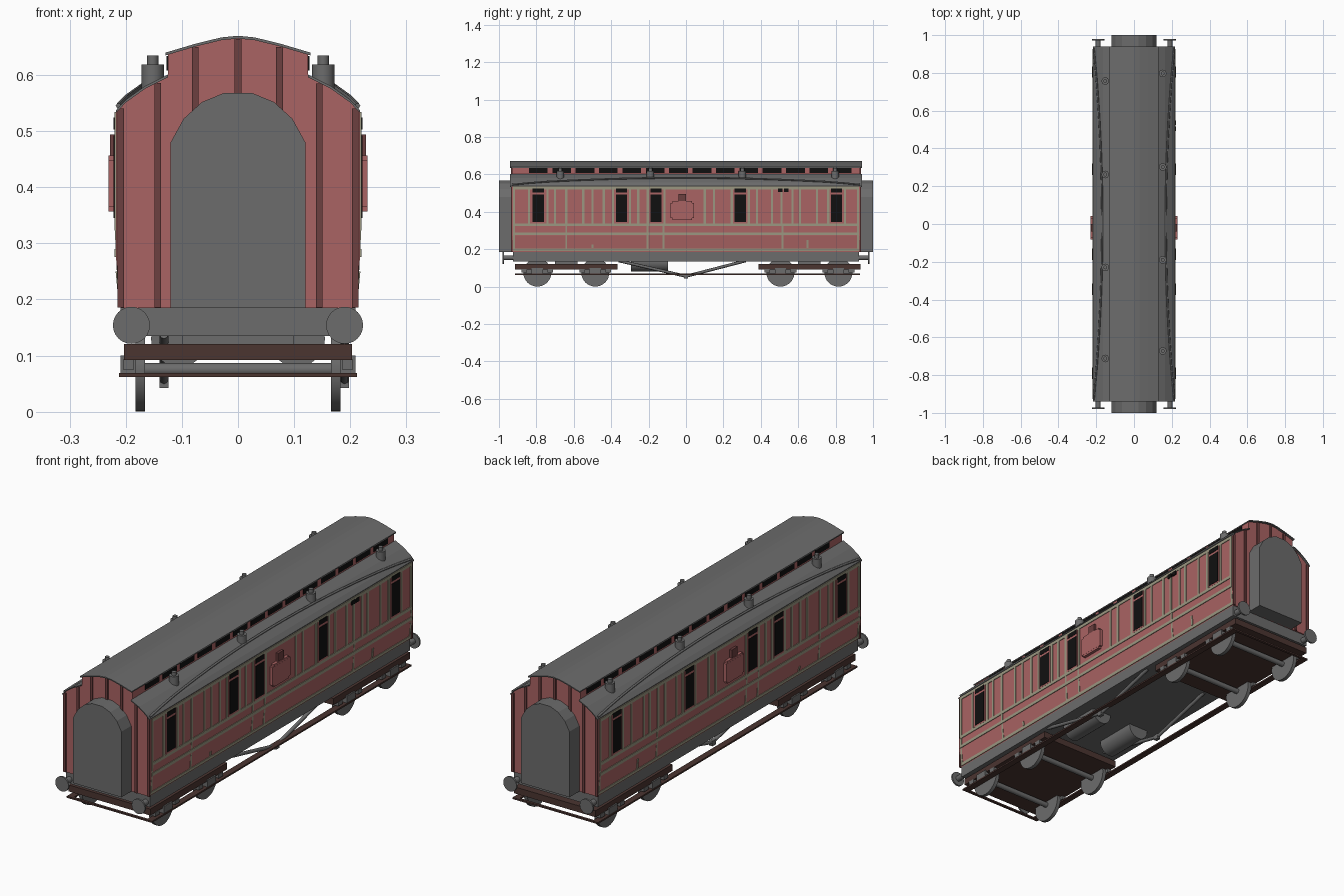
import bpy, bmesh, math
from mathutils import Vector

if "Cube" in bpy.data.objects:
    bpy.data.objects.remove(bpy.data.objects["Cube"])


def material(name, rgb):
    m = bpy.data.materials.new(name)
    m.use_nodes = True
    m.diffuse_color = (*rgb, 1)
    bsdf = next(n for n in m.node_tree.nodes if n.type == 'BSDF_PRINCIPLED')
    bsdf.inputs["Base Color"].default_value = (*rgb, 1)
    bsdf.inputs["Roughness"].default_value = 0.8
    return m


RED = material("carriage red", (0.40, 0.125, 0.125))
MAROON = material("dark maroon", (0.15, 0.05, 0.05))
GREY = material("roof grey", (0.15, 0.15, 0.15))
CREAM = material("lining cream", (0.33, 0.31, 0.22))
BLACK = material("window black", (0.005, 0.005, 0.005))
BROWN = material("frame brown", (0.07, 0.035, 0.03))


def finish(name, bm, mat):
    bmesh.ops.recalc_face_normals(bm, faces=bm.faces)
    me = bpy.data.meshes.new(name)
    bm.to_mesh(me)
    bm.free()
    me.materials.append(mat)
    ob = bpy.data.objects.new(name, me)
    bpy.context.collection.objects.link(ob)
    return ob


def prism(name, outline, y0, y1, mat):
    """Extrude an x-z outline along y."""
    bm = bmesh.new()
    face = bm.faces.new([bm.verts.new((x, y0, z)) for x, z in outline])
    new = bmesh.ops.extrude_face_region(bm, geom=[face])["geom"]
    for v in new:
        if isinstance(v, bmesh.types.BMVert):
            v.co.y = y1
    return finish(name, bm, mat)


def box(name, x0, x1, y0, y1, z0, z1, mat):
    return prism(name, [(x0, z0), (x1, z0), (x1, z1), (x0, z1)], y0, y1, mat)


def rod(name, a, b, r, mat, sides=24):
    """Cylinder from point a to point b."""
    a, b = Vector(a), Vector(b)
    bm = bmesh.new()
    bmesh.ops.create_cone(bm, cap_ends=True, segments=sides, radius1=r, radius2=r,
                          depth=(b - a).length)
    rot = Vector((0, 0, 1)).rotation_difference(b - a).to_matrix()
    for v in bm.verts:
        v.co = rot @ v.co + (a + b) / 2
    ob = finish(name, bm, mat)
    for p in ob.data.polygons:
        p.use_smooth = len(p.vertices) == 4
    return ob


def mirrored(half):
    return half + [(-x, z) for x, z in reversed(half) if x > 0]


def interp(points, u):
    for (a, b), (c, d) in zip(points, points[1:]):
        if a <= u <= c:
            return b + (d - b) * (u - a) / (c - a)
    return points[-1][1]


# Cross-section of the body, aisle roofs and raised centre roof
side = [(0.209, 0.185), (0.217, 0.27), (0.217, 0.535)]
aisle = [(0.217, 0.535), (0.2, 0.553), (0.165, 0.578), (0.125, 0.598)]
crown = [(0.125, 0.638), (0.075, 0.653), (0.03, 0.664), (0, 0.667)]
prism("body", mirrored(side + aisle[1:] + crown), -0.93, 0.93, RED)


def roof_skin(name, half, s=1):
    top = [(x * s, z + 0.003) for x, z in half]
    low = [(x * s, z - 0.002) for x, z in reversed(half)]
    prism(name, top + low, -0.94, 0.94, GREY)


roof_skin("centre_roof", mirrored([(0.129, 0.637)] + crown[1:]))
for s in (1, -1):
    roof_skin("aisle_roof", aisle, s)

# Underframe, end gangways and end strips
box("underframe", -0.209, 0.209, -0.925, 0.925, 0.135, 0.186, GREY)
arch = [(0.12, 0.185), (0.12, 0.48), (0.097, 0.522), (0.064, 0.552), (0.025, 0.568)]
strips = (-0.209, -0.143, -0.076, 0, 0.074, 0.145, 0.209)
for e in (1, -1):
    prism("gangway", mirrored(arch), e * 0.925, e, GREY)
    for x in strips:
        ax = abs(x)
        top = interp(sorted(crown), ax) if ax < 0.125 else interp(sorted(aisle), ax)
        w = 0.006
        box("end_strip", x - w, x + w, e * 0.928, e * 0.935, 0.186, top - 0.003, MAROON)
    for s in (1, -1):
        x, z = s * 0.19, 0.154
        rod("buffer_shank", (x, e * 0.92, z), (x, e * 0.975, z), 0.013, GREY, 16)
        rod("buffer_head", (x, e * 0.972, z), (x, e * 0.98, z), 0.033, GREY)


def plate(name, s, y0, y1, z0, z1, mat, t=0.003):
    """Thin plate following the body side."""
    a = interp([(z, x) for x, z in side], z0)
    b = interp([(z, x) for x, z in side], z1)
    prism(name, [(s * (a - 0.003), z0), (s * (a + t), z0), (s * (b + t), z1),
                 (s * (b - 0.003), z1)], y0, y1, mat)


# Side lining, windows and fittings
uprights = (-0.92, -0.84, -0.74, -0.7, -0.64, -0.55, -0.5, -0.44, -0.39, -0.3, -0.255,
            -0.205, -0.115, 0.1, 0.15, 0.245, 0.335, 0.38, 0.46, 0.51, 0.57, 0.61, 0.7,
            0.76, 0.85, 0.92)
windows = (-0.79, -0.345, -0.16, 0.29, 0.805)
for s in (1, -1):
    for z in (0.196, 0.283, 0.33, 0.527):
        plate("lining_rail", s, -0.925, 0.925, z - 0.007, z + 0.007, CREAM)
    for y in uprights:
        plate("lining_upright", s, y - 0.006, y + 0.006, 0.33, 0.53, CREAM)
    for y in (-0.92, -0.64, -0.205, -0.12, 0.515, 0.92):
        plate("lower_upright", s, y - 0.005, y + 0.005, 0.2, 0.33, CREAM)
    plate("handle_plate", s, -0.505, -0.495, 0.205, 0.225, CREAM)
    plate("handle_plate", s, 0.645, 0.655, 0.205, 0.25, CREAM)
    for y in windows:
        plate("door_panel", s, y - 0.036, y + 0.036, 0.337, 0.52, RED, 0.0035)
        plate("window", s, y - 0.03, y + 0.03, 0.345, 0.492, BLACK, 0.005)
        plate("toplight", s, y - 0.03, y + 0.03, 0.503, 0.524, BLACK, 0.005)
    # Side cabinet with its chimney
    plate("cabinet", s, -0.083, 0.043, 0.366, 0.448, RED, 0.014)
    plate("cabinet", s, -0.073, 0.033, 0.357, 0.457, RED, 0.0135)
    plate("cabinet_chimney", s, -0.04, 0.0, 0.457, 0.494, MAROON, 0.011)
    # Clerestory lights
    for i in range(14):
        y = -0.79 + i * 0.125
        box("clerestory_light", s * 0.122, s * 0.127, y - 0.05, y + 0.05, 0.608, 0.634, BLACK)
    # Curved rain strip on the aisle roof
    cu = bpy.data.curves.new("rain_strip", 'CURVE')
    cu.dimensions = '3D'
    cu.bevel_depth = 0.005
    cu.bevel_resolution = 1
    cu.use_fill_caps = True
    sp = cu.splines.new('POLY')
    sp.points.add(20)
    for i, p in enumerate(sp.points):
        u = i / 10 - 1
        x = 0.168 + 0.045 * u * u
        p.co = (s * x, u * 0.93, interp(sorted(aisle), x) + 0.006, 1)
    cu.materials.append(GREY)
    bpy.context.collection.objects.link(bpy.data.objects.new("rain_strip", cu))
    # Roof ventilators
    for y in (-0.692, -0.21, 0.282, 0.777):
        y += s * 0.02
        x = s * 0.152
        rod("vent_base", (x, y, 0.575), (x, y, 0.619), 0.02, GREY, 16)
        rod("vent_cap", (x, y, 0.61), (x, y, 0.635), 0.01, GREY, 16)
for y in (0.505, 0.535):
    plate("small_vent", 1, y - 0.012, y + 0.012, 0.505, 0.524, BLACK, 0.005)

# Bogies with wheels and axle boxes
for yc in (-0.64, 0.66):
    box("bogie_frame", -0.203, 0.203, yc - 0.273, yc + 0.273, 0.092, 0.121, BROWN)
    box("bogie_bolster", -0.1, 0.1, yc - 0.06, yc + 0.06, 0.12, 0.137, GREY)
    for y in (yc - 0.155, yc + 0.155):
        rod("axle", (-0.17, y, 0.075), (0.17, y, 0.075), 0.012, GREY, 12)
        for s in (1, -1):
            rod("wheel", (s * 0.166, y, 0.075), (s * 0.183, y, 0.075), 0.075, GREY, 32)
            box("axle_box", s * 0.18, s * 0.209, y - 0.03, y + 0.03, 0.066, 0.1, GREY)
            for d in (-0.07, 0.07):
                box("spring_hanger", s * 0.185, s * 0.205, y + d - 0.015, y + d + 0.015,
                    0.075, 0.093, GREY)

# Footboards running right round
for s in (1, -1):
    box("footboard", s * 0.183, s * 0.212, -0.915, 0.93, 0.062, 0.069, BROWN)
for y in (-0.915, 0.918):
    box("end_footboard", -0.212, 0.212, y, y + 0.012, 0.062, 0.069, BROWN)

# Gas tanks and truss rods under the floor
for s in (1, -1):
    rod("gas_tank", (s * 0.105, -0.295, 0.13), (s * 0.105, -0.095, 0.13), 0.05, GREY)
for x in (-0.132, 0.19):
    for y in (-0.36, 0.32):
        rod("truss_rod", (x, y, 0.138), (x, 0, 0.055), 0.008, GREY, 8)
    box("truss_foot", x - 0.008, x + 0.008, -0.012, 0.012, 0.042, 0.065, GREY)
